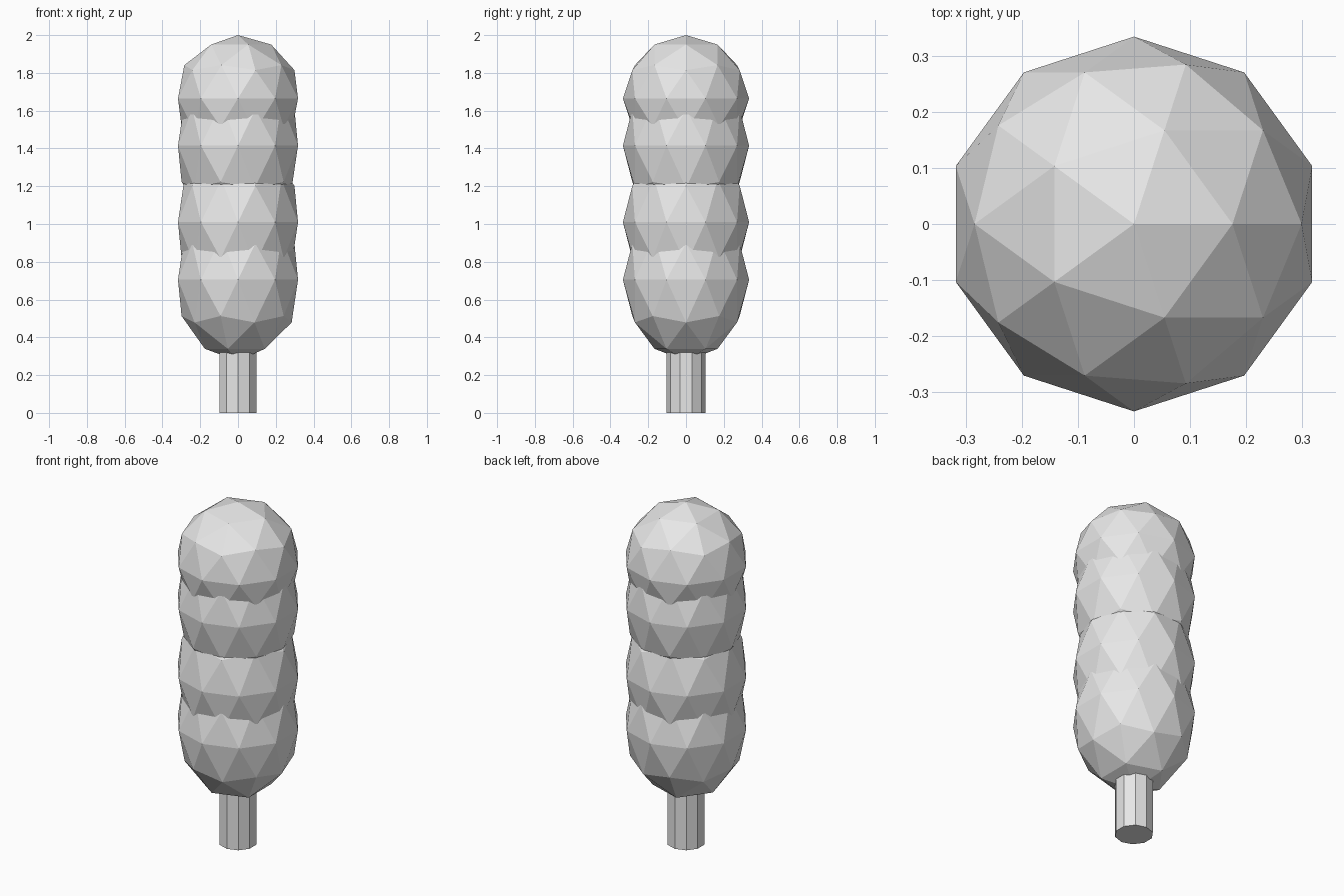
import bpy

cube = bpy.data.objects.get("Cube")
if cube:
    bpy.data.objects.remove(cube, do_unlink=True)

# Single pale grey for the whole tree
grey = bpy.data.materials.new("pale_grey")
grey.use_nodes = True
colour = (0.8, 0.8, 0.8, 1)
grey.diffuse_color = colour
grey.node_tree.nodes["Principled BSDF"].inputs["Base Color"].default_value = colour


def finish(name):
    obj = bpy.context.object
    obj.name = name
    obj.data.materials.append(grey)
    bpy.ops.object.shade_flat()
    return obj


# Stacked faceted foliage: name, centre height, half height
RADIUS = 0.334
for name, z, half in (
    ("foliage_bottom", 0.705, 0.43),
    ("foliage_lower", 1.01, 0.43),
    ("foliage_upper", 1.415, 0.43),
    ("foliage_top", 1.665, 0.335),
):
    bpy.ops.mesh.primitive_ico_sphere_add(subdivisions=2, radius=1, location=(0, 0, z))
    finish(name).scale = (RADIUS, RADIUS, half)

# Ten-sided trunk running up into the foliage
TRUNK_TOP = 0.45
bpy.ops.mesh.primitive_cylinder_add(
    vertices=10, radius=0.103, depth=TRUNK_TOP, location=(0, 0, TRUNK_TOP / 2))
finish("trunk")
